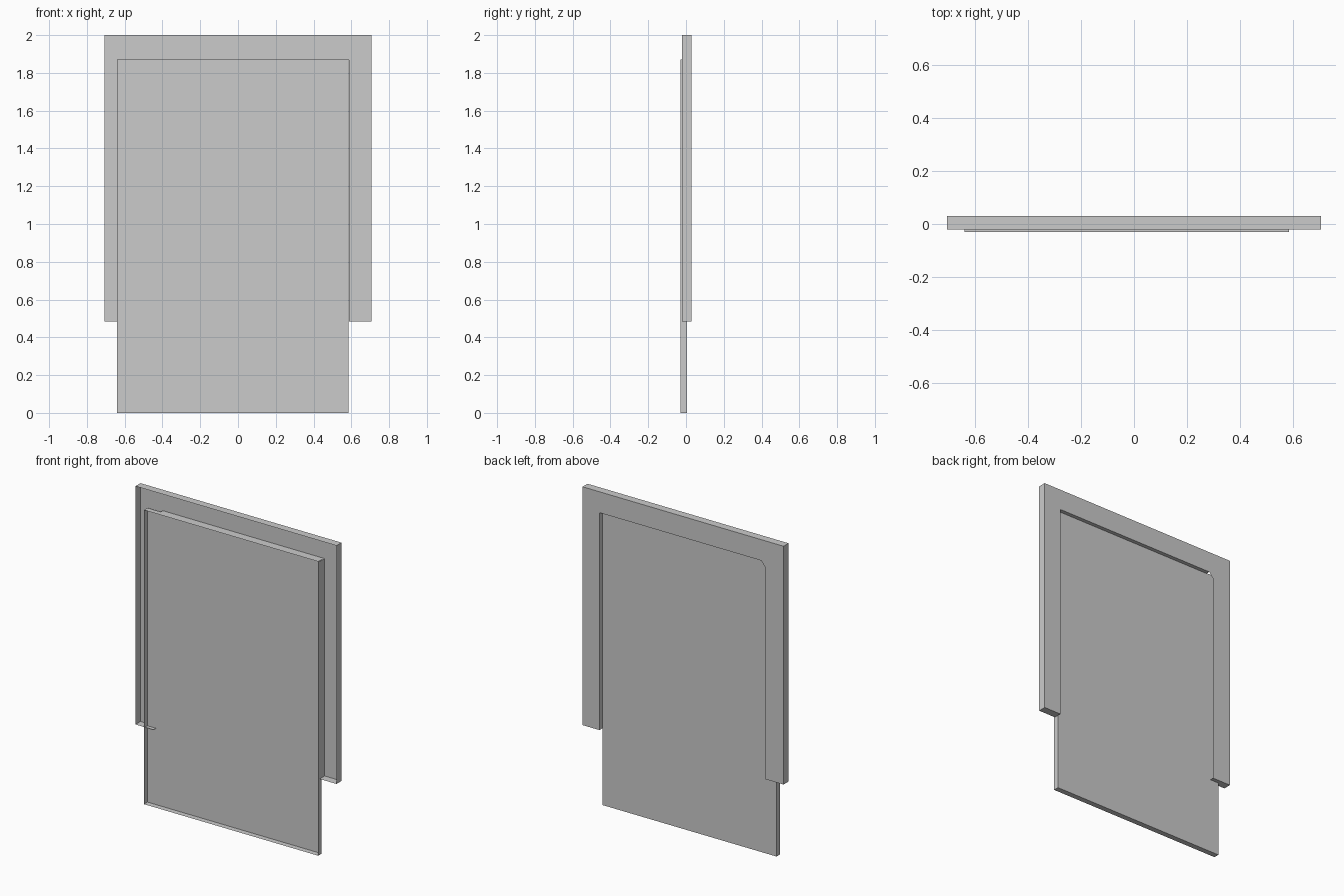
import bpy
import bmesh

if "Cube" in bpy.data.objects:
    bpy.data.objects.remove(bpy.data.objects["Cube"])


def open_tray(name, outline, y_front, y_back, skip=()):
    """Thin pressed shell: back sheet with walls along the outline, open at the front."""
    bm = bmesh.new()
    back = [bm.verts.new((x, y_back, z)) for x, z in outline]
    front = [bm.verts.new((x, y_front, z)) for x, z in outline]
    bm.faces.new(back[::-1])
    n = len(outline)
    for i in range(n):
        if i in skip:
            continue
        j = (i + 1) % n
        bm.faces.new((front[i], front[j], back[j], back[i]))
    loose = [v for v in bm.verts if not v.link_faces]
    bmesh.ops.delete(bm, geom=loose, context='VERTS')
    mesh = bpy.data.meshes.new(name)
    bm.to_mesh(mesh)
    bm.free()
    obj = bpy.data.objects.new(name, mesh)
    bpy.context.collection.objects.link(obj)
    return obj


# Surround: inverted U with one clipped inner corner; the inner left side has no wall
frame_outline = [
    (-0.707, 0.485), (-0.58, 0.485), (-0.58, 1.83), (-0.55, 1.867),
    (0.588, 1.867), (0.588, 0.485), (0.707, 0.485), (0.707, 2.0), (-0.707, 2.0),
]
open_tray("door_frame", frame_outline, -0.02, 0.03, skip=(1, 2))

# Door leaf: plain rectangle sitting in front of the opening
panel_outline = [(-0.64, 0.0), (0.585, 0.0), (0.585, 1.87), (-0.64, 1.87)]
open_tray("door_panel", panel_outline, -0.03, 0.005)
